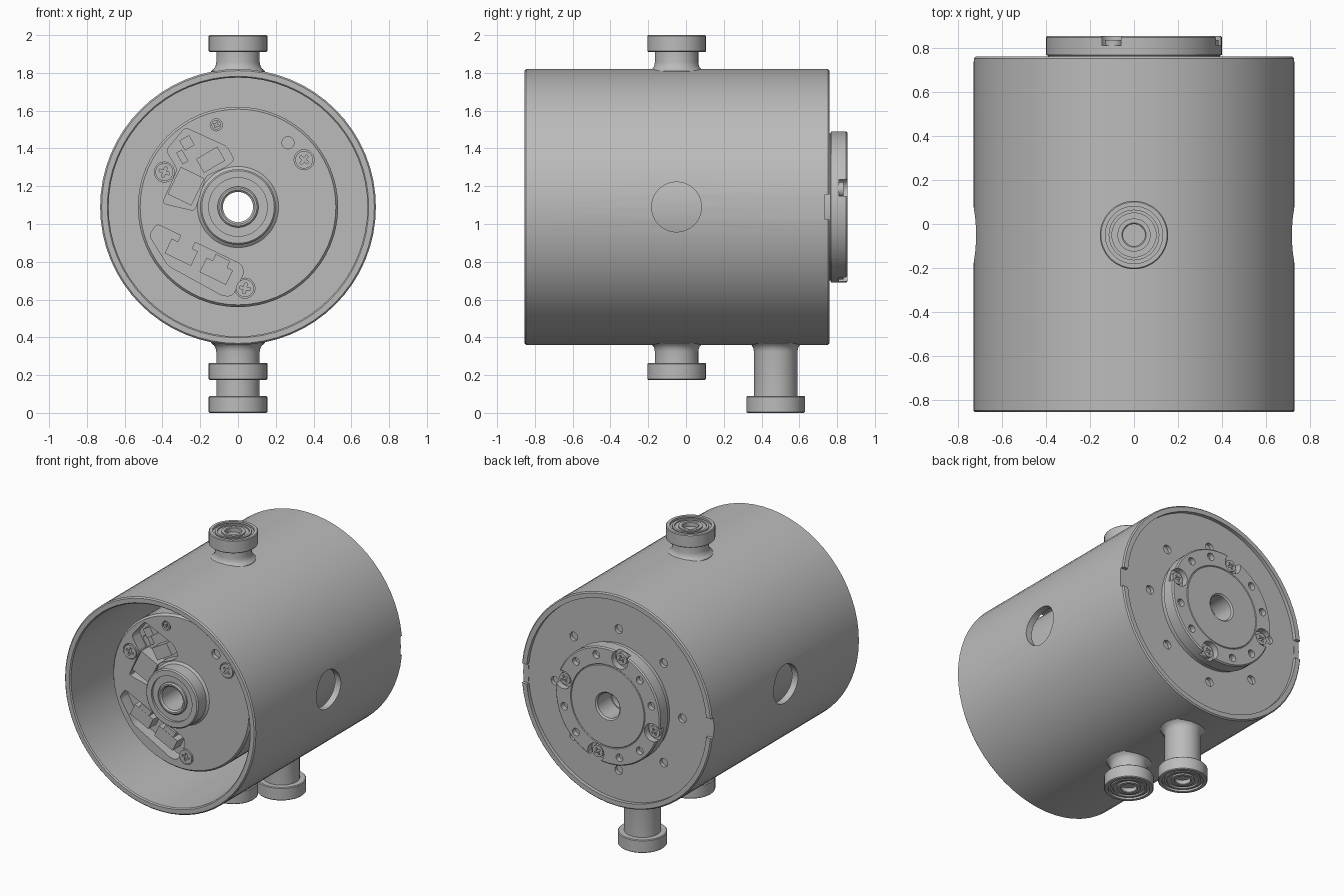
import bpy, bmesh
from math import pi, radians, cos, sin
from mathutils import Matrix, Vector

cube = bpy.data.objects.get("Cube")
if cube:
    bpy.data.objects.remove(cube)

CZ = 1.09                      # height of the main axis
grey = bpy.data.materials.new("metal grey")
grey.use_nodes = True
grey.diffuse_color = (0.5, 0.5, 0.5, 1)
grey.node_tree.nodes["Principled BSDF"].inputs["Base Color"].default_value = (0.5, 0.5, 0.5, 1)


def finish(name, bm):
    bmesh.ops.recalc_face_normals(bm, faces=bm.faces)
    mesh = bpy.data.meshes.new(name)
    bm.to_mesh(mesh)
    bm.free()
    mesh.materials.append(grey)
    obj = bpy.data.objects.new(name, mesh)
    bpy.context.collection.objects.link(obj)
    return obj


def activate(obj):
    bpy.ops.object.select_all(action='DESELECT')
    obj.select_set(True)
    bpy.context.view_layer.objects.active = obj


def smooth(obj):
    activate(obj)
    bpy.ops.object.shade_smooth_by_angle(angle=radians(30))


def cut(obj, bm):
    cutter = finish("cutter", bm)
    cutter.hide_render = True
    mod = obj.modifiers.new("cut", 'BOOLEAN')
    mod.operation = 'DIFFERENCE'
    mod.solver = 'EXACT'
    mod.object = cutter
    activate(obj)
    bpy.ops.object.modifier_apply(modifier="cut")
    bpy.data.objects.remove(cutter)


def lathe(name, profile, axis, centre, closed=True, steps=48):
    """Spin a (radius, height) profile about the Y or Z axis."""
    bm = bmesh.new()
    c = Vector(centre)
    up = Vector((0, 1, 0)) if axis == 'Y' else Vector((0, 0, 1))
    vs = [bm.verts.new(c + Vector((r, 0, 0)) + up * h) for r, h in profile]
    es = [bm.edges.new(p) for p in zip(vs, vs[1:])]
    if closed:
        es.append(bm.edges.new((vs[-1], vs[0])))
    bmesh.ops.spin(bm, geom=vs + es, cent=c, axis=up, angle=2 * pi, steps=steps)
    bmesh.ops.remove_doubles(bm, verts=bm.verts, dist=1e-4)
    return finish(name, bm)


def cyl(bm, axis, centre, r, depth, seg=24):
    turn = Matrix.Rotation(pi / 2, 4, 'X' if axis == 'Y' else 'Y')
    bmesh.ops.create_cone(bm, cap_ends=True, segments=seg, radius1=r, radius2=r,
                          depth=depth, matrix=Matrix.Translation(centre) @ turn)


def box(bm, centre, size, tilt=0):
    m = Matrix.Translation(centre) @ Matrix.Rotation(radians(tilt), 4, 'Y')
    bmesh.ops.create_cube(bm, size=1, matrix=m @ Matrix.Diagonal((*size, 1)))


def prism(bm, points, y0, y1, rounding):
    part = bmesh.new()
    face = part.faces.new([part.verts.new((x, y0, z)) for x, z in points])
    out = bmesh.ops.extrude_face_region(part, geom=[face])
    moved = [g for g in out["geom"] if isinstance(g, bmesh.types.BMVert)]
    bmesh.ops.translate(part, verts=moved, vec=(0, y1 - y0, 0))
    sides = [e for e in part.edges if abs(e.verts[0].co.y - e.verts[1].co.y) > 0.01]
    bmesh.ops.bevel(part, geom=sides, offset=rounding, segments=3, profile=0.5, affect='EDGES')
    bmesh.ops.recalc_face_normals(part, faces=part.faces)
    tmp = bpy.data.meshes.new("tmp")
    part.to_mesh(tmp)
    part.free()
    bm.from_mesh(tmp)
    bpy.data.meshes.remove(tmp)


def ring(radius, degrees):
    for d in degrees:
        yield radius * cos(radians(d)), CZ + radius * sin(radians(d))


def screw(name, x, y, z, r, facing, tilt):
    """Round head with a cross recess on the side it faces."""
    bm = bmesh.new()
    cyl(bm, 'Y', (x, y, z), r, 0.03)
    head = finish(name, bm)
    bm = bmesh.new()
    face = y + facing * 0.015
    box(bm, (x, face, z), (r * 1.2, 0.02, r * 0.3), tilt)
    cross = finish("cutter", bm)
    cross.hide_render = True
    bpy.data.objects.remove(cross)
    for a in (tilt, tilt + 90):
        bm = bmesh.new()
        box(bm, (x, face, z), (r * 1.2, 0.02, r * 0.3), a)
        cut(head, bm)
    smooth(head)


# Housing: open tube in front, recessed plate at the back
housing = lathe("housing", [
    (.722, -.855), (.73, -.847), (.73, .752), (.722, .76), (.69, .76), (.69, .735),
    (.085, .735), (.085, .70), (.685, .70), (.685, -.847), (.692, -.855)],
    'Y', (0, 0, CZ), steps=64)
bm = bmesh.new()
cyl(bm, 'X', (0, -.05, CZ), .132, 2, 40)
for s in (-1, 1):
    box(bm, (s * .72, .767, CZ), (.12, .06, .135))
for x, z in ring(.487, range(0, 360, 45)):
    cyl(bm, 'Y', (x, .735, z), .03, .05, 16)
cut(housing, bm)
smooth(housing)

# Motor body with raised hub, pockets and screw seats
motor = lathe("motor_body", [
    (.08, .70), (.53, .70), (.53, -.605), (.518, -.62), (.215, -.62), (.2, -.632),
    (.2, -.717), (.192, -.725), (.155, -.725), (.155, -.708), (.108, -.708),
    (.108, -.72), (.1, -.727), (.09, -.727), (.08, -.717)], 'Y', (0, 0, CZ), steps=64)
upper_pocket = [(-.28, 1.51), (-.06, 1.41), (-.02, 1.34), (-.06, 1.305), (-.17, 1.255),
                (-.23, 1.07), (-.40, 1.11), (-.32, 1.29), (-.38, 1.39)]
lower_pocket = [(-.43, 1.0), (.02, .785), (.03, .74), (-.03, .62), (-.08, .62),
                (-.37, .78), (-.47, .94)]
front_screws = [(-.39, 1.275, 20), (.037, .66, 10), (.35, 1.34, 40)]
bm = bmesh.new()
prism(bm, upper_pocket, -.66, -.54, .018)
prism(bm, lower_pocket, -.66, -.54, .018)
for x, z, r in ((-.115, 1.525, .032), (.265, 1.43, .032)):
    cyl(bm, 'Y', (x, -.62, z), r, .06)
cut(motor, bm)
bm = bmesh.new()
for x, z, a in front_screws:
    cyl(bm, 'Y', (x, -.62, z), .053, .03)
cut(motor, bm)
smooth(motor)
for i, (x, z, a) in enumerate(front_screws):
    screw(f"front_screw_{i + 1}", x, -.61, z, .047, -1, a)
screw("small_front_screw", -.115, -.60, 1.525, .025, -1, 20)

# Electrical connectors inside the pockets
bm = bmesh.new()
for x, z in ((-.30, .85), (-.115, .75)):
    box(bm, (x, -.58, z), (.155, .09, .085), 26)
    box(bm, (x + .025, -.58, z + .05), (.085, .088, .05), 26)
box(bm, (-.275, -.58, 1.20), (.14, .09, .16), 26)
box(bm, (-.145, -.58, 1.34), (.13, .09, .085), -30)
box(bm, (-.27, -.565, 1.43), (.06, .06, .06), -30)
box(bm, (-.295, -.555, 1.355), (.035, .04, .07), -30)
finish("connectors", bm)

# Output rotor on the back
rotor = lathe("rotor", [
    (.085, .72), (.39, .72), (.39, .765), (.40, .768), (.40, .847), (.392, .855),
    (.285, .855), (.281, .851), (.277, .855), (.095, .855), (.085, .845)],
    'Y', (0, 0, CZ), steps=64)
rotor_screws = list(ring(.355, (15, 105, 195, 285)))
bm = bmesh.new()
for x, z in rotor_screws:
    cyl(bm, 'Y', (x, .855, z), .062, .09)
for x, z in ring(.345, [a + 90 * k for k in range(4) for a in (45, 75)]):
    cyl(bm, 'Y', (x, .855, z), .026, .07, 16)
cut(rotor, bm)
smooth(rotor)
for i, (x, z) in enumerate(rotor_screws):
    screw(f"rotor_screw_{i + 1}", x, .82, z, .04, 1, 30)


# Roller posts: neck with flared root and a bearing at the tip
def post(name, y, sign, tip):
    profile = [(0, tip - .035), (.05, tip - .035), (.05, tip - .008), (.055, tip - .004),
               (.075, tip - .004), (.075, tip - .014), (.1, tip - .014), (.1, tip - .004),
               (.115, tip - .004), (.115, tip - .014), (.13, tip - .014), (.13, tip),
               (.15, tip), (.155, tip - .005), (.155, tip - .085), (.15, tip - .09),
               (.115, tip - .09), (.115, .765), (.119, .745), (.128, .732),
               (.142, .72), (.142, .705), (0, .70)]
    smooth(lathe(name, [(r, sign * h) for r, h in profile], 'Z', (0, y, CZ), closed=False))


post("top_post", -.05, 1, .91)
post("bottom_front_post", -.05, -1, .915)
post("bottom_rear_post", .475, -1, 1.09)
